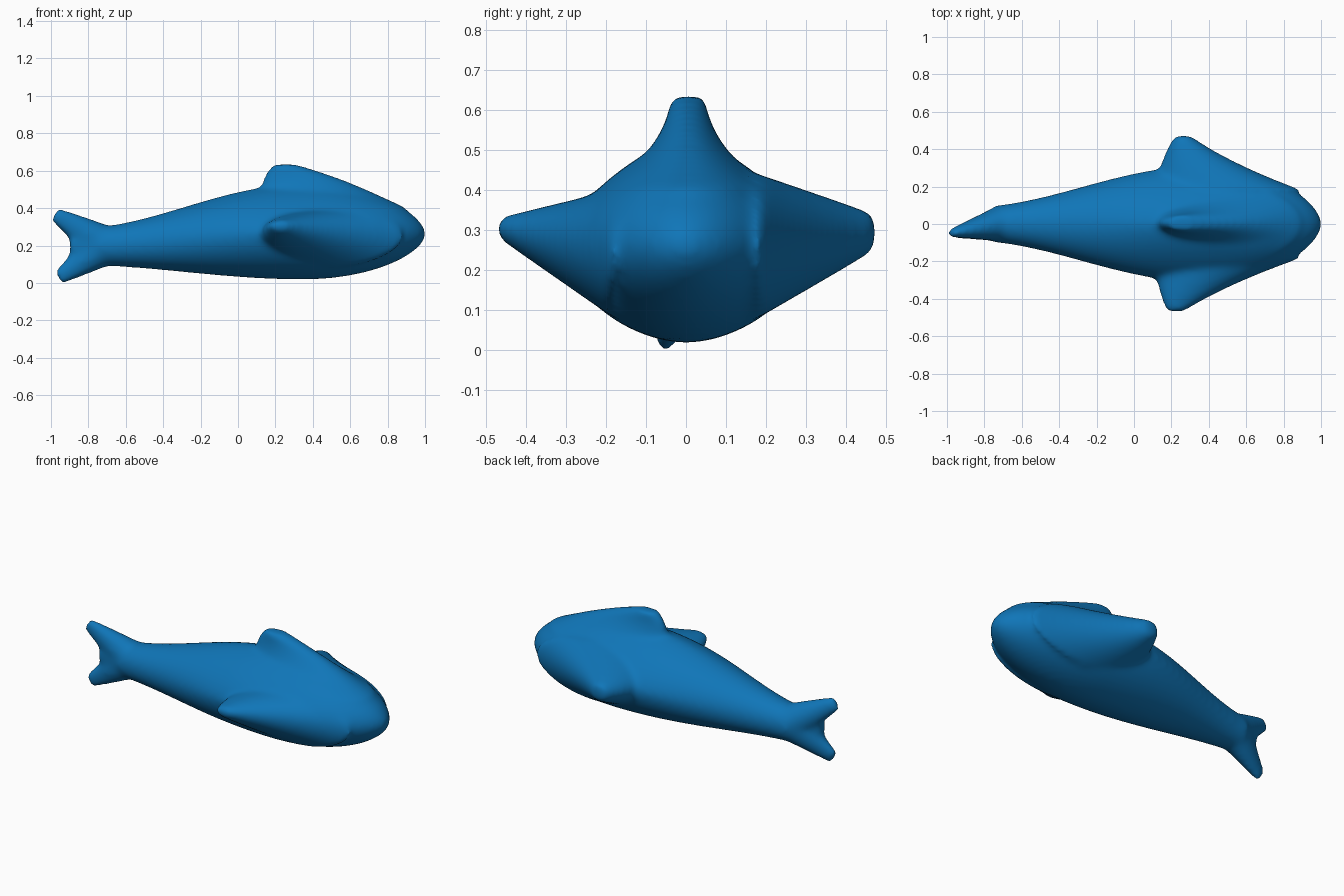
import bpy, bmesh, math
from mathutils import Vector

if "Cube" in bpy.data.objects:
    bpy.data.objects.remove(bpy.data.objects["Cube"], do_unlink=True)

blue = bpy.data.materials.new("ocean blue")
blue.use_nodes = True
colour = (0.005, 0.18, 0.48, 1)
blue.diffuse_color = colour
blue.node_tree.nodes["Principled BSDF"].inputs["Base Color"].default_value = colour

SIDES = 40
STEPS = 40
bm = bmesh.new()


def mix(start, end, amount):
    return start + (end - start) * amount


def outline(angle, upper, lower):
    """Point on a unit superellipse with its own roundness above and below."""
    c, s = math.cos(angle), math.sin(angle)
    power = 2 / (upper if s > 0 else lower)
    return math.copysign(abs(c) ** power, c), math.copysign(abs(s) ** power, s)


def loft(section):
    """Skin a closed tube; section(t) returns (centre, axis, axis, upper, lower)."""
    rings = []
    for step in range(STEPS):
        *frame, upper, lower = section((step + 0.5) / STEPS)
        centre, first, second = map(Vector, frame)
        points = [outline(math.tau * i / SIDES, upper, lower) for i in range(SIDES)]
        rings.append([bm.verts.new(centre + first * u + second * v) for u, v in points])
    for ring, following in zip(rings, rings[1:]):
        for i in range(SIDES):
            j = (i + 1) % SIDES
            bm.faces.new((ring[i], ring[j], following[j], following[i]))
    bm.faces.new(reversed(rings[0]))
    bm.faces.new(rings[-1])


def body(t):
    """Fullest at the shoulder, rounding off to the nose and easing to the tail."""
    shoulder, nose, tail = 0.35, 1.005, -0.9
    x = mix(-0.78, nose, math.sin(t * math.pi / 2))
    if x > shoulder:
        fullness = (1 - ((x - shoulder) / (nose - shoulder)) ** 2) ** 0.6
        end_width, end_belly, end_back = 0, 0.26, 0.26
    else:
        fullness = (1 + math.cos(math.pi * (shoulder - x) / (shoulder - tail))) / 2
        end_width, end_belly, end_back = 0.09, 0.095, 0.29
    width = mix(end_width, 0.31, fullness)
    belly = mix(end_belly, 0.018, fullness)
    back = mix(end_back, 0.53, fullness)
    upper, lower = mix(2, 1.4, fullness ** 2), mix(2, 1.8, fullness ** 2)
    centre = (x, 0, (belly + back) / 2)
    return centre, (0, width, 0), (0, 0, (back - belly) / 2), upper, lower


def dorsal_fin(t):
    """Upright wedge with a steep rear edge and a long sloping front edge."""
    rear = 0.12 + 0.07 * t ** 4
    front = 0.9 - 0.5 * t - 0.1 * t ** 4
    width = 0.045 + 0.16 * (1 - t) ** 2
    centre = ((rear + front) / 2, 0.005, mix(0.4, 0.636, t))
    return centre, ((front - rear) / 2, 0, 0), (0, width, 0), 2, 2


def side_fin(side, root_height, rise, root_thickness, thinning, sweep):
    """Swept paddle growing sideways out of the body."""
    def section(t):
        rear = 0.1 + 0.09 * t + 0.03 * t ** 4 - sweep * t
        front = 0.9 - 0.8 * t + 0.2 * t ** 2 - sweep * t
        thickness = root_thickness - thinning * t
        y = side * mix(0.18, 0.475, t)
        centre = ((rear + front) / 2, y, root_height + rise * t)
        return centre, ((front - rear) / 2, 0, 0), (0, 0, thickness), 2, 2
    return section


def tail_lobe(side, tip):
    """Tapering lobe running from the tail stem to its tip."""
    root = Vector((-0.74, 0, 0.2 + 0.02 * side))
    across = Vector((0.5, 0, 0.87 * side))

    def section(t):
        centre = root.lerp(Vector(tip), t)
        return centre, across * mix(0.1, 0.042, t), (0, mix(0.09, 0.022, t), 0), 2, 2
    return section


def tail_web(t):
    """Thin wedge filling the fork between the lobes."""
    centre = (mix(-0.7, -0.9, t), -0.04 * t, 0.2)
    return centre, (0, mix(0.1, 0.03, t), 0), (0, 0, 0.08), 2, 2


loft(body)
loft(dorsal_fin)
loft(side_fin(1, root_height=0.26, rise=0.035, root_thickness=0.18, thinning=0.135, sweep=0))
loft(side_fin(-1, root_height=0.24, rise=0.067, root_thickness=0.16, thinning=0.137, sweep=0.04))
loft(tail_lobe(1, tip=(-0.985, -0.05, 0.37)))
loft(tail_lobe(-1, tip=(-0.965, -0.055, 0.025)))
loft(tail_web)

bmesh.ops.recalc_face_normals(bm, faces=bm.faces)
mesh = bpy.data.meshes.new("fish_body")
bm.to_mesh(mesh)
bm.free()
mesh.materials.append(blue)
fish = bpy.data.objects.new("fish_body", mesh)
bpy.context.collection.objects.link(fish)

# Fuse the parts into one skin with soft blends
fuse = fish.modifiers.new("fuse", "REMESH")
fuse.mode = "VOXEL"
fuse.voxel_size = 0.014
fuse.use_smooth_shade = True
soften = fish.modifiers.new("soften", "SMOOTH")
soften.factor = 0.5
soften.iterations = 20
